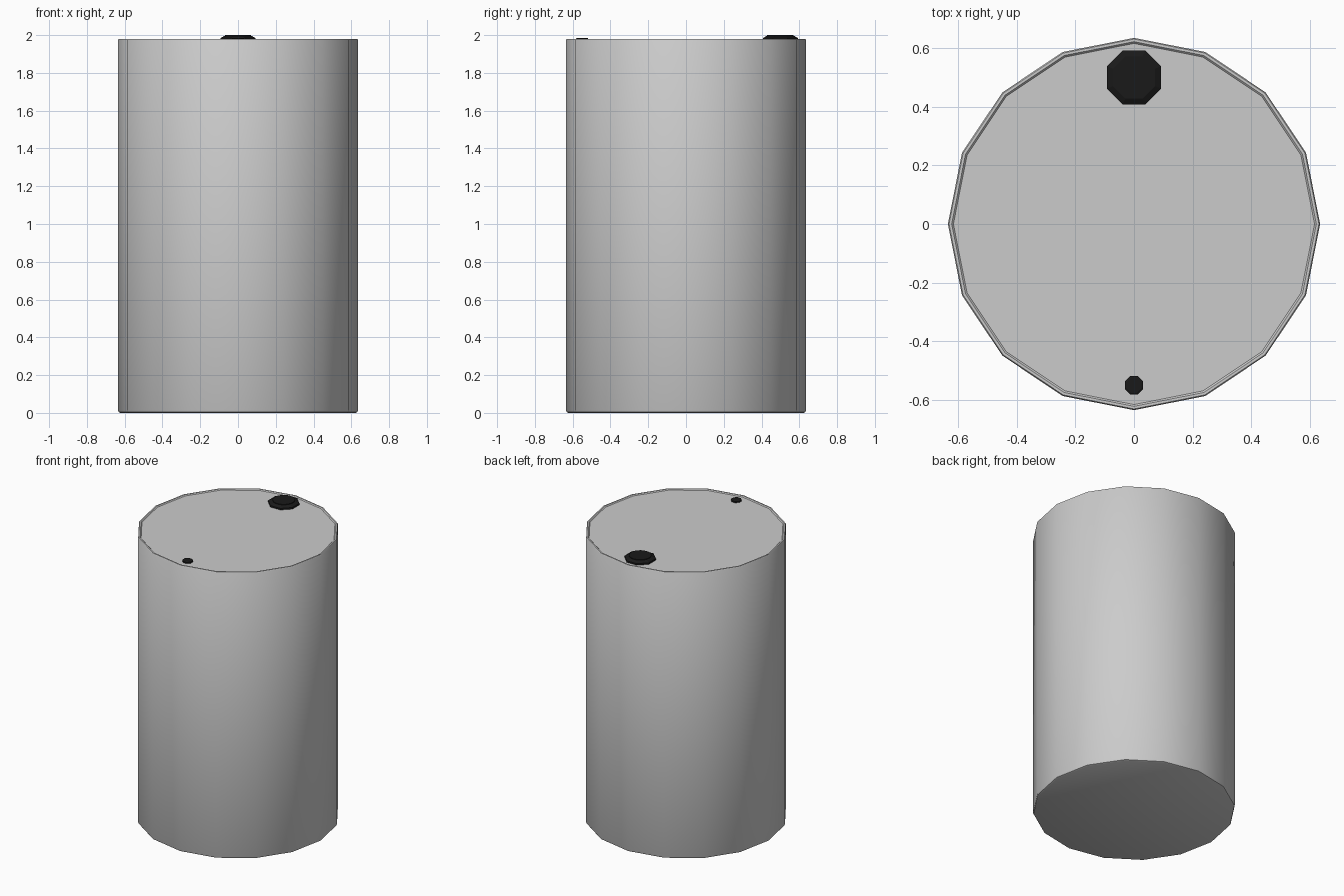
import bpy, bmesh, math

if "Cube" in bpy.data.objects:
    bpy.data.objects.remove(bpy.data.objects["Cube"])

black = bpy.data.materials.new("black_plastic")
black.diffuse_color = (0.01, 0.01, 0.01, 1)
black.use_nodes = True
black.node_tree.nodes["Principled BSDF"].inputs["Base Color"].default_value = black.diffuse_color


def lathe(name, profile, sides, centre=(0, 0), turn=0.0, mat=None, smooth=40):
    """Revolve (radius, z) rings into a closed solid."""
    bm = bmesh.new()
    rings = []
    for r, z in profile:
        rings.append([bm.verts.new((r * math.cos(turn + math.tau * i / sides),
                                    r * math.sin(turn + math.tau * i / sides), z))
                      for i in range(sides)])
    for a, b in zip(rings, rings[1:]):
        for i in range(sides):
            j = (i + 1) % sides
            bm.faces.new((a[i], a[j], b[j], b[i]))
    bm.faces.new(rings[0][::-1])
    bm.faces.new(rings[-1])
    me = bpy.data.meshes.new(name)
    bm.to_mesh(me)
    bm.free()
    ob = bpy.data.objects.new(name, me)
    ob.location = (centre[0], centre[1], 0)
    bpy.context.collection.objects.link(ob)
    if mat:
        me.materials.append(mat)
    if smooth:
        bpy.ops.object.select_all(action='DESELECT')
        ob.select_set(True)
        bpy.context.view_layer.objects.active = ob
        bpy.ops.object.shade_smooth_by_angle(angle=math.radians(smooth))
    return ob


# Drum body with rounded bottom edge and a shallow raised rim round the lid
lathe("drum_body", [(0.622, 0), (0.631, 0.004), (0.635, 0.013), (0.635, 1.974),
                    (0.631, 1.98), (0.622, 1.98), (0.616, 1.974)], 16)

# Large bung: eight-sided chamfered base with a round top
lathe("large_bung", [(0.1, 1.965), (0.1, 1.985), (0.078, 1.996)], 8,
      (0, 0.5), math.pi / 8, black, 0)
lathe("large_bung_top", [(0.07, 1.98), (0.07, 2.0)], 24, (0, 0.5), 0, black)

# Small vent bung
lathe("small_bung", [(0.034, 1.965), (0.034, 1.983), (0.028, 1.986)], 8,
      (0, -0.55), math.pi / 8, black, 0)
